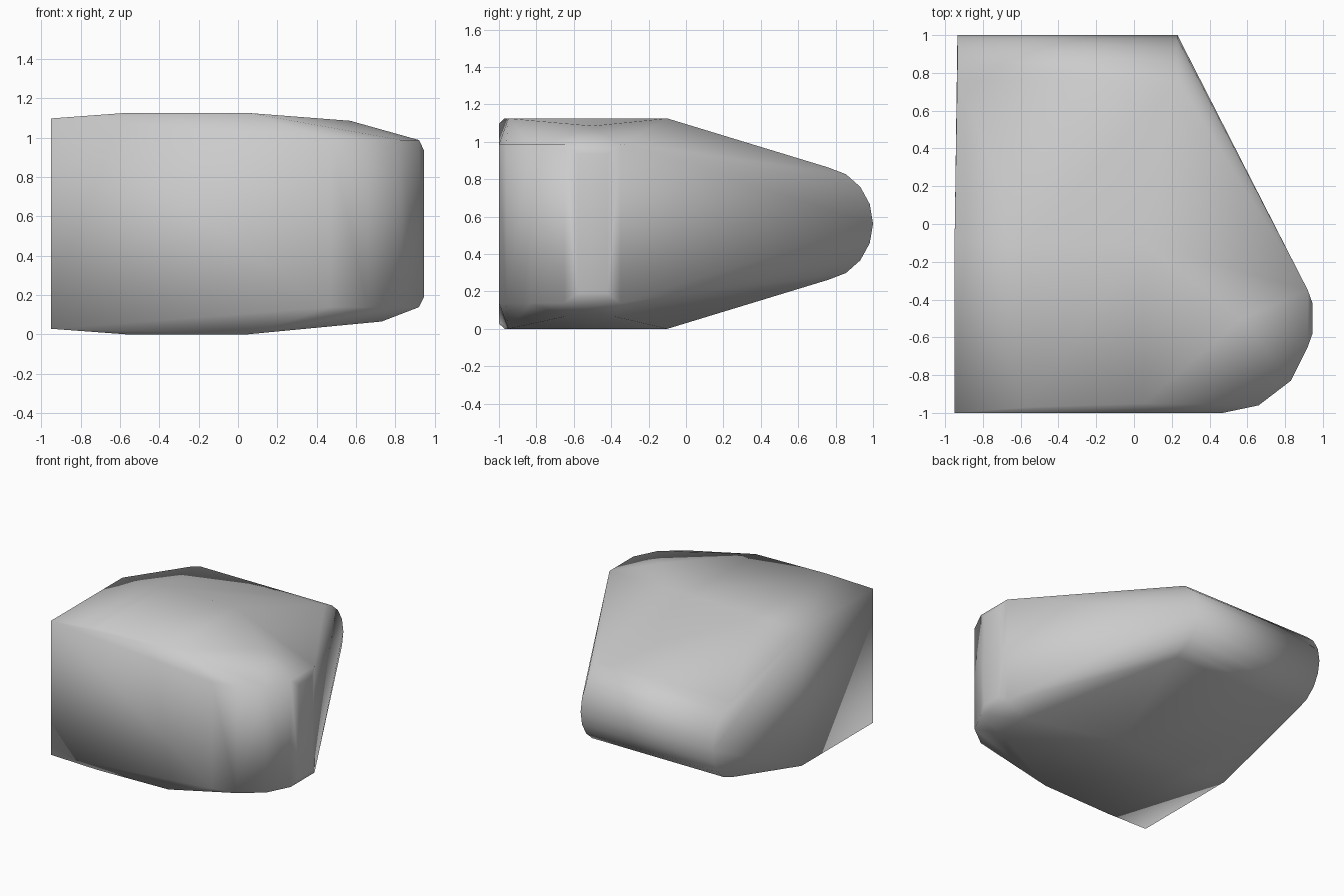
import bpy, bmesh, math

if "Cube" in bpy.data.objects:
    bpy.data.objects.remove(bpy.data.objects["Cube"])

MID = 0.5625  # the hull mirrors about this height
pts = []


def pair(x, y, z):
    """Add a point and its mirror image above the middle height."""
    pts.extend([(x, y, z), (x, y, 2 * MID - z)])


# Flat top and bottom plates
for x, y in [(-0.57, -0.97), (0.05, -0.95), (0.05, -0.1), (-0.57, -0.1)]:
    pair(x, y, 0)

# Left wall
for y in (-1, -0.1):
    pair(-0.95, y, 0.028)

# Rounded rear nose, running along x
for i in range(9):
    a = math.radians(-80 + 20 * i)
    for x in (-0.935, 0.23):
        pts.append((x, 0.71 + 0.29 * math.cos(a), MID + 0.305 * math.sin(a)))

# Rounded right wall
for x, y in [(0.92, -0.35), (0.92, -0.65), (0.83, -0.83), (0.66, -0.96), (0.47, -1)]:
    pair(x, y, 0.138)
for y in (-0.42, -0.58):
    pair(0.945, y, 0.19)

# Slopes between the plates and the right wall
pts.append((0.57, -0.5, 1.085))
for y in (-0.38, -0.65):
    pts.append((0.73, y, 0.065))

bm = bmesh.new()
for p in pts:
    bm.verts.new(p)
res = bmesh.ops.convex_hull(bm, input=bm.verts)
loose = [v for v in bm.verts if not v.link_faces]
bmesh.ops.delete(bm, geom=loose, context='VERTS')
bmesh.ops.recalc_face_normals(bm, faces=bm.faces)
mesh = bpy.data.meshes.new("rounded_block")
bm.to_mesh(mesh)
bm.free()
block = bpy.data.objects.new("rounded_block", mesh)
bpy.context.collection.objects.link(block)
mesh.shade_smooth()
